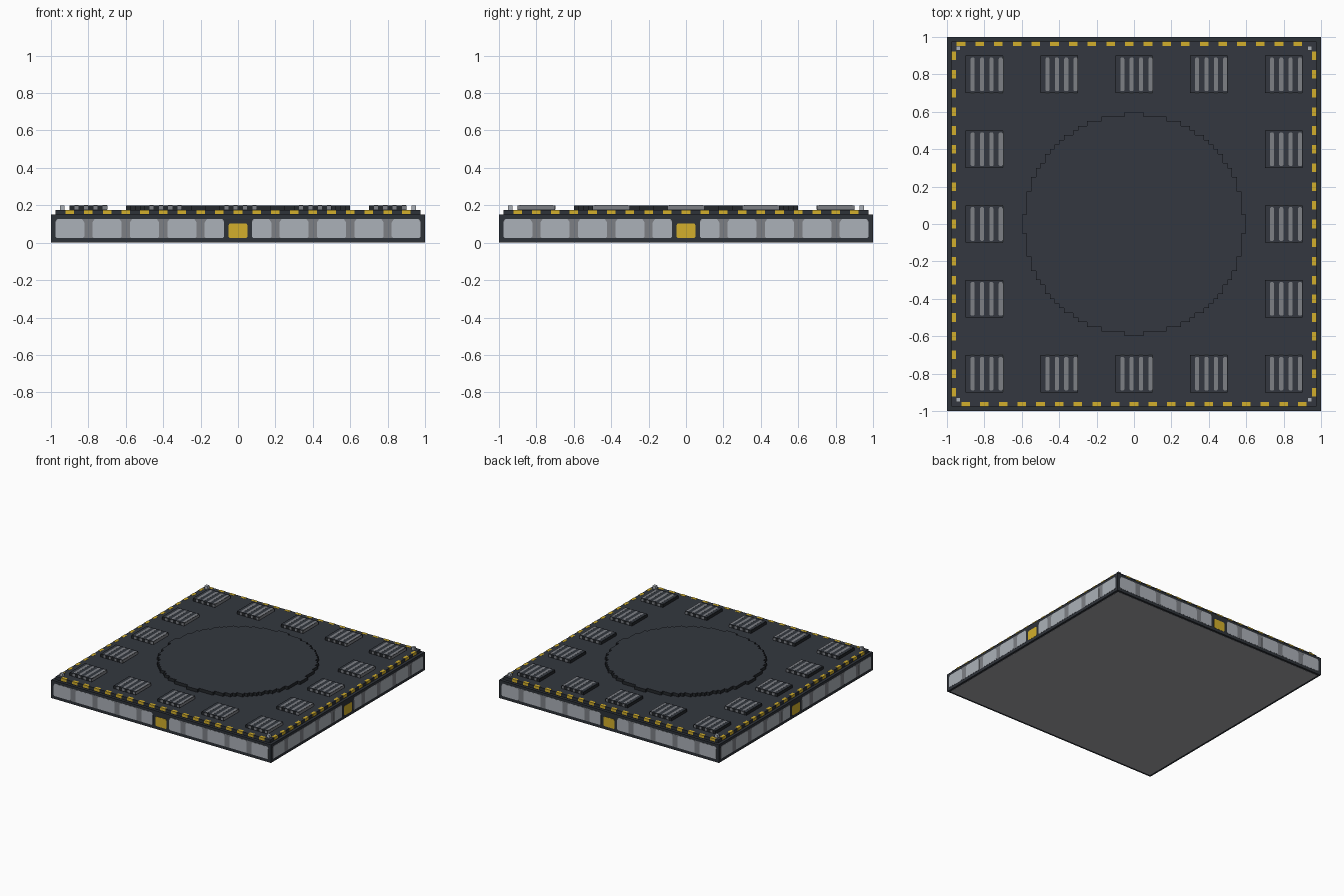
import bpy, bmesh, math
from mathutils import Matrix

cube = bpy.data.objects.get("Cube")
if cube:
    bpy.data.objects.remove(cube, do_unlink=True)


def material(name, r, g, b):
    m = bpy.data.materials.new(name)
    m.use_nodes = True
    m.diffuse_color = (r, g, b, 1)
    m.node_tree.nodes["Principled BSDF"].inputs["Base Color"].default_value = (r, g, b, 1)
    return m


DECK = material("deck slate", .033, .039, .05)
FRAME = material("frame charcoal", .027, .032, .04)
SEAM = material("seam black", .017, .02, .024)
LIGHT = material("light steel", .41, .44, .48)
MID = material("mid steel", .205, .215, .235)
YELLOW = material("hazard yellow", .65, .43, .025)
BASE = material("underside grey", .38, .38, .4)

V = .025           # step size of the blocky grid
DECK_Z, TOP_Z = .175, .2


def box(bm, x0, x1, y0, y1, z0, z1):
    m = Matrix.Translation(((x0 + x1) / 2, (y0 + y1) / 2, (z0 + z1) / 2))
    m = m @ Matrix.Diagonal((x1 - x0, y1 - y0, z1 - z0, 1))
    bmesh.ops.create_cube(bm, size=1, matrix=m)


def prism(bm, outline, origin, axis, depth):
    """Extrude an outline; axis 'z' lies flat, axis 'y' faces the front."""
    place = (lambda u, v: (u, v, origin)) if axis == "z" else (lambda u, v: (u, origin, v))
    face = bm.faces.new([bm.verts.new(place(u, v)) for u, v in outline])
    out = bmesh.ops.extrude_face_region(bm, geom=[face])
    verts = [g for g in out["geom"] if isinstance(g, bmesh.types.BMVert)]
    bmesh.ops.translate(bm, verts=verts, vec=(0, 0, depth) if axis == "z" else (0, depth, 0))


def finish(bm, name, top, side=None):
    bmesh.ops.recalc_face_normals(bm, faces=bm.faces[:])
    me = bpy.data.meshes.new(name)
    me.materials.append(top)
    if side:
        me.materials.append(side)
        for f in bm.faces:
            f.material_index = 0 if f.normal.z > .5 else 1
    bm.to_mesh(me)
    bm.free()
    ob = bpy.data.objects.new(name, me)
    bpy.context.collection.objects.link(ob)
    return ob


def slab(name, half, z0, z1, top, side=None):
    bm = bmesh.new()
    box(bm, -half, half, -half, half, z0, z1)
    return finish(bm, name, top, side)


def chamfered(x0, x1, z0, z1, top, bottom):
    """Rectangle with separately cut top and bottom corners."""
    return [(x0 + bottom, z0), (x1 - bottom, z0), (x1, z0 + bottom), (x1, z1 - top * 1.5),
            (x1 - top, z1), (x0 + top, z1), (x0, z1 - top * 1.5), (x0, z0 + bottom)]


# Stacked slabs
slab("underside_plate", .98, 0, .01, BASE)
slab("body", .9985, .001, .15, FRAME)
slab("deck", .975, .15, DECK_Z, DECK, FRAME)

# Stepped round platform, one quarter traced on the grid and turned four times
R = 24
REACH = 23.58
quarter = []
for row in range(R):
    w = math.floor(math.sqrt(REACH ** 2 - (row + .5) ** 2) + .5)
    quarter += [(w, row), (w, row + 1)]
outline = []
for k in range(4):
    c, s = round(math.cos(k * math.pi / 2)), round(math.sin(k * math.pi / 2))
    for x, y in quarter:
        p = ((x * c - y * s) * V, (x * s + y * c) * V)
        if p not in outline:
            outline.append(p)
bm = bmesh.new()
prism(bm, outline, DECK_Z, "z", TOP_Z - DECK_Z)
finish(bm, "round_platform", DECK, SEAM)

# Ring of vent pads with steel bars, the last bar flush with the left edge
spots = [-.8, -.4, 0, .4, .8]
pads, bars, trims = bmesh.new(), bmesh.new(), bmesh.new()
for cx in spots:
    for cy in spots:
        if max(abs(cx), abs(cy)) < .7:
            continue
        box(trims, cx - .1, cx + .1, cy - .1, cy + .1, DECK_Z, TOP_Z - .001)
        box(pads, cx - .097, cx + .097, cy - .097, cy + .097, TOP_Z - .002, TOP_Z)
        for i in range(4):
            x = cx - .0625 + i * 2 * V
            prism(bars, chamfered(x - .011, x + .011, cy - .09, cy + .09, .005, .005),
                  TOP_Z - .002, "z", .0025)
            box(bars, x - .011, x + .011, cy - .101, cy + .101, DECK_Z + .002, TOP_Z - .002)
        box(bars, cx + .09, cx + .101, cy - .097, cy + .097, DECK_Z + .002, TOP_Z - .002)
finish(trims, "vent_trims", SEAM)
finish(pads, "vent_pads", DECK)
finish(bars, "vent_bars", MID)

# Corner studs
bm = bmesh.new()
for sx in (-1, 1):
    for sy in (-1, 1):
        x, y = sx * .94, sy * .94
        box(bm, x - .0125, x + .0125, y - .0125, y + .0125, DECK_Z, TOP_Z)
finish(bm, "corner_studs", LIGHT)

# Side cladding and hazard dashes, made once for the front and turned to each side
for k, side in enumerate(("front", "left", "back", "right")):
    turn = Matrix.Rotation(k * math.pi / 2, 4, "Z")
    back, panels, badge, dashes = (bmesh.new() for _ in range(4))
    for s in (-1, 1):
        a, b = sorted((s * .075, s * .975))
        prism(back, chamfered(a, b, .025, .128, .008, .008), -.9992, "y", .004)
        edges = [.075, .2, .4, .6, .8, .975]
        for i in range(5):
            lo = edges[i] + (.022 if i else 0)
            hi = edges[i + 1] - (.022 if i < 4 else 0)
            a, b = sorted((s * lo, s * hi))
            prism(panels, chamfered(a, b, .026, .127, .012, .006), -1, "y", .004)
    prism(badge, chamfered(-.05, .05, .026, .104, .006, .006), -1, "y", .004)
    shift = .025 if side == "back" else 0
    for i in range(-9, 10):
        x = i * .1 + shift
        box(dashes, x - .023, x + .023, -.977, -.953, .154, DECK_Z + .001)
    for b, name, mat in ((back, "cladding", MID), (panels, "panels", LIGHT),
                         (badge, "hatch", YELLOW), (dashes, "dashes", YELLOW)):
        bmesh.ops.transform(b, matrix=turn, verts=b.verts[:])
        finish(b, side + "_" + name, mat)
